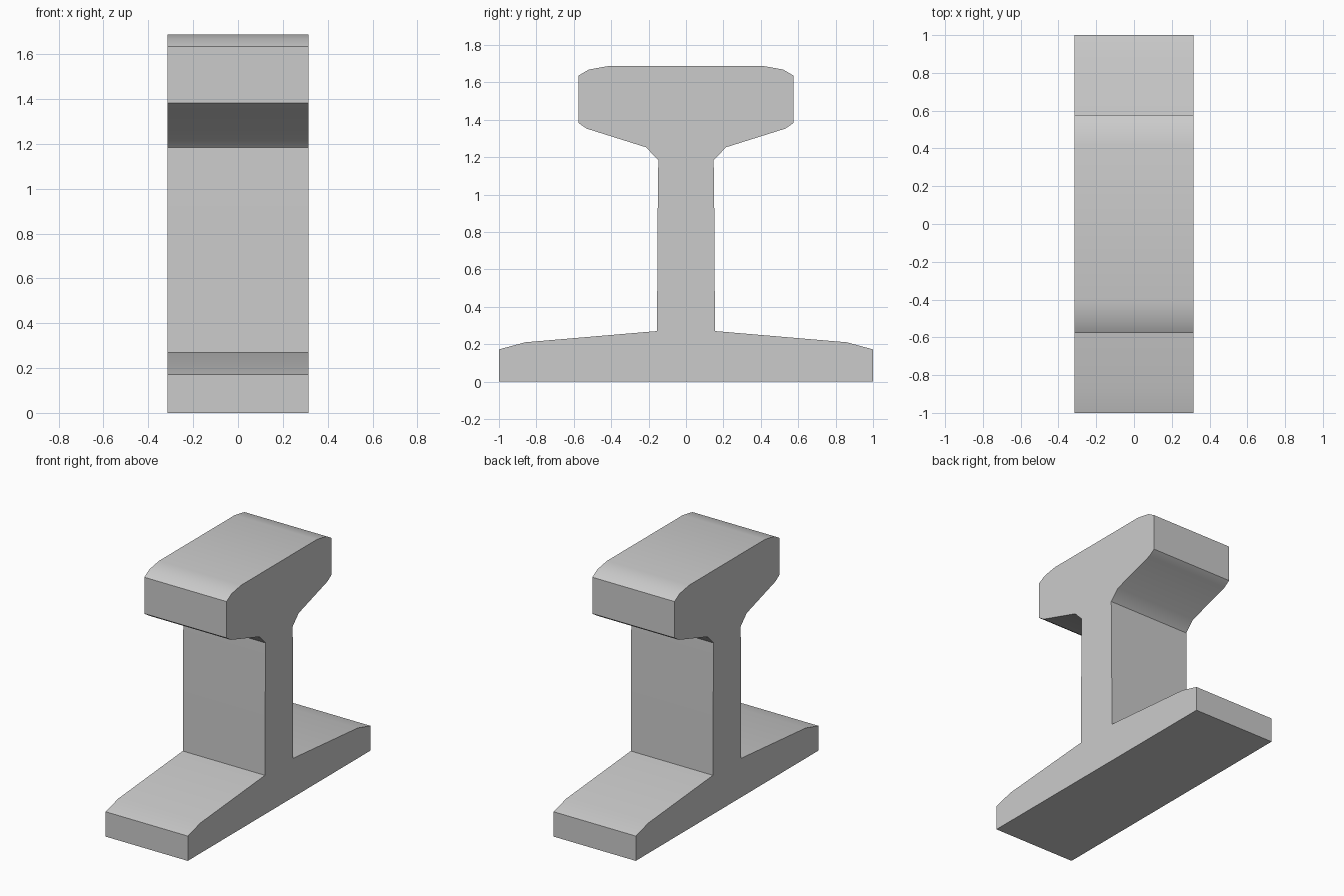
import bpy, bmesh, math

if "Cube" in bpy.data.objects:
    bpy.data.objects.remove(bpy.data.objects["Cube"])

HALF_LENGTH = 0.315

# Right half of the rail cross-section (y, z): foot, web, head
half = [
    (1.0, 0.0), (1.0, 0.172), (0.86, 0.21), (0.155, 0.27),
    (0.15, 1.10), (0.147, 1.184), (0.215, 1.253),
    (0.53, 1.352), (0.576, 1.383), (0.576, 1.635),
    (0.52, 1.668), (0.415, 1.687),
]
profile = half + [(-y, z) for y, z in reversed(half)]

# Extrude the mirrored section along x
bm = bmesh.new()
section = bm.faces.new([bm.verts.new((-HALF_LENGTH, y, z)) for y, z in profile])
result = bmesh.ops.extrude_face_region(bm, geom=[section], use_keep_orig=True)
moved = [g for g in result["geom"] if isinstance(g, bmesh.types.BMVert)]
bmesh.ops.translate(bm, verts=moved, vec=(2 * HALF_LENGTH, 0, 0))
bmesh.ops.recalc_face_normals(bm, faces=bm.faces)

mesh = bpy.data.meshes.new("rail_section")
bm.to_mesh(mesh)
bm.free()
rail = bpy.data.objects.new("rail_section", mesh)
bpy.context.collection.objects.link(rail)

# Soften the shallow bends, keep the corners sharp
bpy.context.view_layer.objects.active = rail
rail.select_set(True)
bpy.ops.object.shade_smooth_by_angle(angle=math.radians(32))
